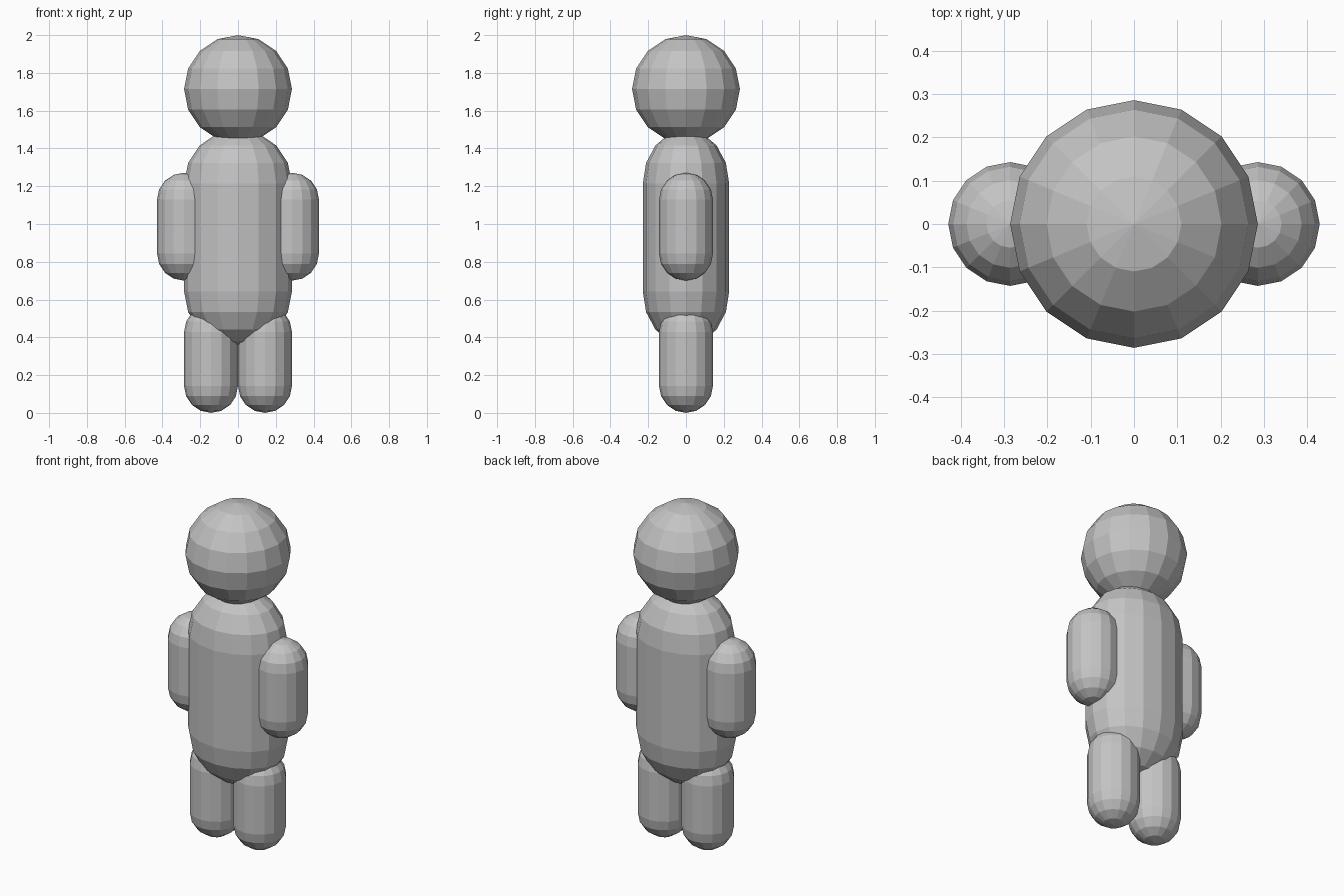
import bpy, bmesh, math

if "Cube" in bpy.data.objects:
    bpy.data.objects.remove(bpy.data.objects["Cube"])

U = 2 / 7          # body radius module
SEGMENTS = 16

grey = bpy.data.materials.new("plain grey")
grey.diffuse_color = (0.55, 0.55, 0.55, 1)
grey.use_nodes = True
grey.node_tree.nodes["Principled BSDF"].inputs["Base Color"].default_value = grey.diffuse_color


def capsule(name, radius, straight, centre, depth=1.0):
    """Flat-shaded 16-sided capsule; straight = 0 gives a sphere."""
    half = straight / 2
    # Half-circle profile, split at the equator by the straight wall
    steps = [(i * math.pi / 8, -half) for i in range(1, 5)]
    if straight:
        steps += [(math.pi / 2, half)]
    steps += [(i * math.pi / 8, half) for i in range(5, 8)]
    bm = bmesh.new()
    rings = []
    for a, shift in steps:
        r, z = radius * math.sin(a), shift - radius * math.cos(a)
        rings.append([bm.verts.new((r * math.cos(t), r * math.sin(t) * depth, z))
                      for t in (2 * math.pi * k / SEGMENTS for k in range(SEGMENTS))])
    bottom = bm.verts.new((0, 0, -half - radius))
    top = bm.verts.new((0, 0, half + radius))
    for k in range(SEGMENTS):
        n = (k + 1) % SEGMENTS
        for lo, hi in zip(rings, rings[1:]):
            bm.faces.new((lo[k], lo[n], hi[n], hi[k]))
        bm.faces.new((bottom, rings[0][n], rings[0][k]))
        bm.faces.new((rings[-1][k], rings[-1][n], top))
    mesh = bpy.data.meshes.new(name)
    bm.to_mesh(mesh)
    bm.free()
    mesh.materials.append(grey)
    obj = bpy.data.objects.new(name, mesh)
    obj.location = centre
    bpy.context.collection.objects.link(obj)
    return obj


# Head and slightly flattened torso
capsule("head", U, 0, (0, 0, 2 - U))
capsule("torso", U, 2 * U, (0, 0, 3.25 * U), depth=0.8)

# Arms and legs: identical small capsules, mirrored left and right
for side, label in ((-1, "left"), (1, "right")):
    capsule(label + "_arm", U / 2, U, (side * U, 0, 3.45 * U))
    capsule(label + "_leg", U / 2, U, (side * U / 2, 0, U))
